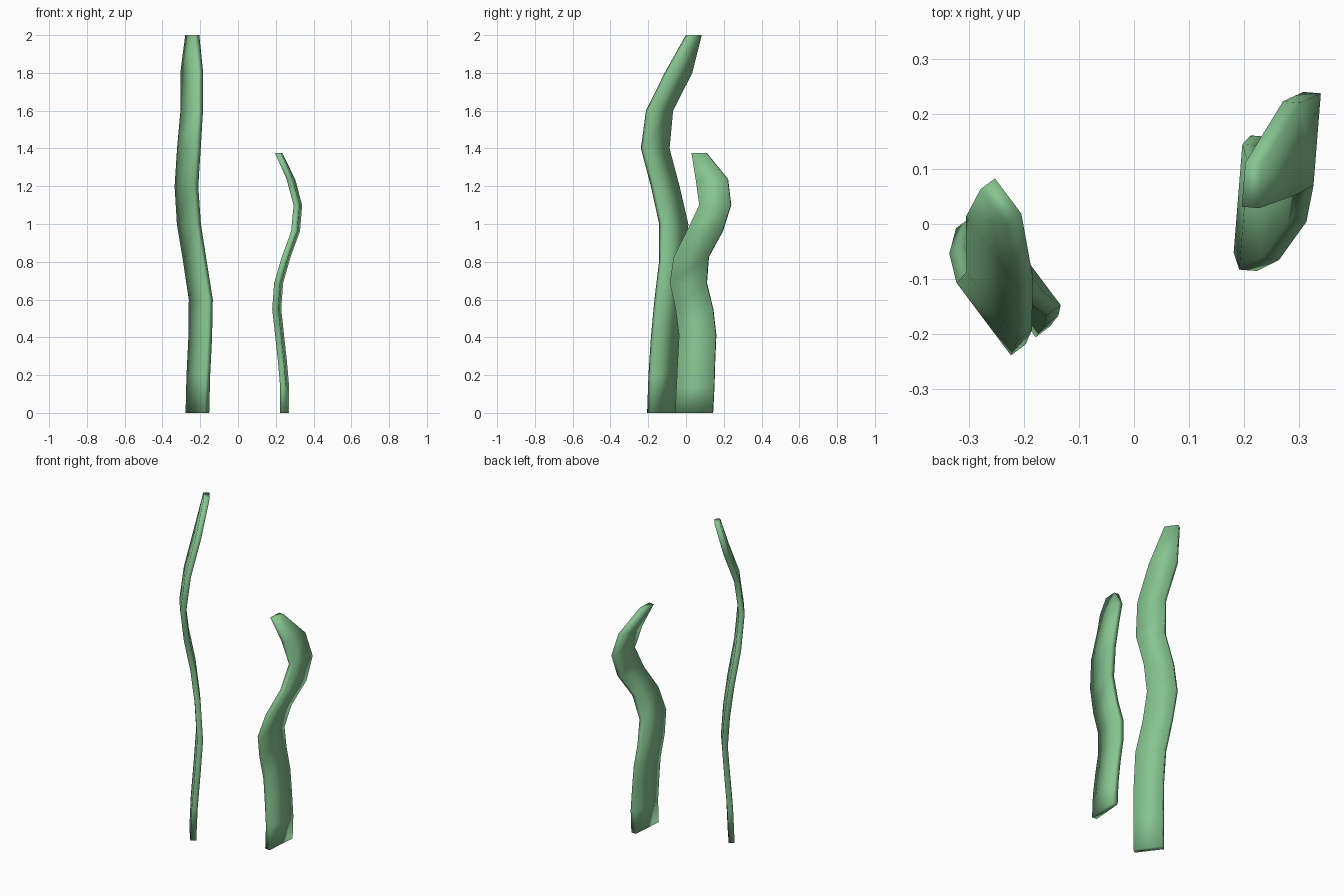
import bpy, bmesh
from mathutils import Vector

if "Cube" in bpy.data.objects:
    bpy.data.objects.remove(bpy.data.objects["Cube"])

green = bpy.data.materials.new("seaweed_green")
green.diffuse_color = (0.24, 0.56, 0.28, 1)
green.use_nodes = True
green.node_tree.nodes["Principled BSDF"].inputs["Base Color"].default_value = green.diffuse_color


def strand(name, height, direction, thickness, rings):
    """Flat ribbon: box sections (x, y, width) at even heights, joined by quads."""
    d = Vector((*direction, 0)).normalized()
    n = Vector((-d.y, d.x, 0))
    bm = bmesh.new()
    loops = []
    for i, (x, y, w) in enumerate(rings):
        c = Vector((x, y, height * i / (len(rings) - 1)))
        loops.append([bm.verts.new(c + d * (a * w / 2) + n * (b * thickness / 2))
                      for a, b in ((-1, -1), (1, -1), (1, 1), (-1, 1))])
    for low, high in zip(loops, loops[1:]):
        for k in range(4):
            m = (k + 1) % 4
            bm.faces.new((low[k], low[m], high[m], high[k]))
    bm.faces.new(loops[0][::-1])
    bm.faces.new(loops[-1])
    bmesh.ops.recalc_face_normals(bm, faces=bm.faces)
    for f in bm.faces:
        f.smooth = True
    mesh = bpy.data.meshes.new(name)
    bm.to_mesh(mesh)
    bm.free()
    mesh.materials.append(green)
    obj = bpy.data.objects.new(name, mesh)
    bpy.context.collection.objects.link(obj)


# Tall strand on the left, turned diagonally
strand("tall_strand", 2.0, (0.6, -0.8), 0.033, [
    (-0.215, -0.13, 0.165), (-0.21, -0.123, 0.165), (-0.20, -0.11, 0.165),
    (-0.197, -0.09, 0.168), (-0.228, -0.067, 0.165), (-0.26, -0.065, 0.168),
    (-0.273, -0.11, 0.165), (-0.26, -0.163, 0.165), (-0.245, -0.14, 0.155),
    (-0.245, -0.04, 0.158), (-0.242, 0.041, 0.08)])

# Short strand on the right, nearly edge-on from the front
strand("short_strand", 1.375, (0.08, 1), 0.032, [
    (0.247, 0.043, 0.20), (0.247, 0.05, 0.20), (0.235, 0.055, 0.198),
    (0.22, 0.062, 0.196), (0.205, 0.045, 0.198), (0.215, 0.013, 0.195),
    (0.255, 0.028, 0.185), (0.305, 0.10, 0.19), (0.317, 0.155, 0.168),
    (0.28, 0.137, 0.17), (0.215, 0.07, 0.08)])
